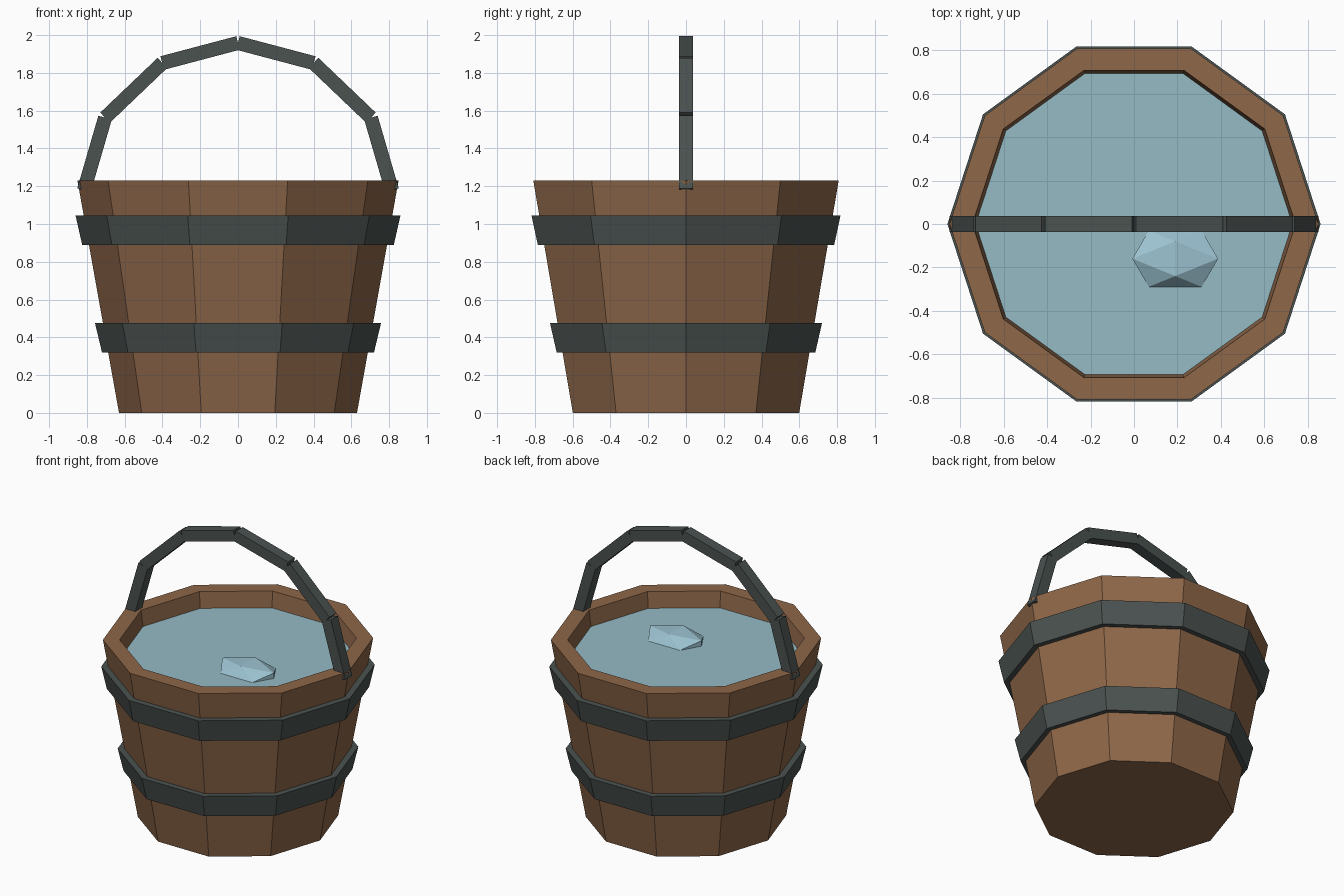
import bpy
import bmesh
from math import cos, sin, tau
from mathutils import Vector

SIDES = 10
WATER_Z = 1.12

cube = bpy.data.objects.get("Cube")
if cube:
    bpy.data.objects.remove(cube, do_unlink=True)


def material(name, rgb):
    """Flat colour given as 0-255 sRGB, stored as linear."""
    colour = [((c / 255 + 0.055) / 1.055) ** 2.4 for c in rgb] + [1]
    mat = bpy.data.materials.new(name)
    mat.use_nodes = True
    mat.diffuse_color = colour
    bsdf = mat.node_tree.nodes["Principled BSDF"]
    bsdf.inputs["Base Color"].default_value = colour
    bsdf.inputs["Roughness"].default_value = 0.9
    return mat


wood = material("brown wood", (142, 103, 73))
iron = material("dark iron", (74, 82, 80))
water = material("pale blue water", (149, 187, 197))
ice = material("light blue ice", (155, 194, 208))


def finish(name, bm, mat):
    bmesh.ops.remove_doubles(bm, verts=bm.verts, dist=0.0001)
    bmesh.ops.recalc_face_normals(bm, faces=bm.faces)
    mesh = bpy.data.meshes.new(name)
    bm.to_mesh(mesh)
    bm.free()
    mesh.materials.append(mat)
    obj = bpy.data.objects.new(name, mesh)
    bpy.context.collection.objects.link(obj)
    return obj


def ring(bm, radius, z):
    return [bm.verts.new((radius * cos(tau * i / SIDES),
                          radius * sin(tau * i / SIDES), z))
            for i in range(SIDES)]


def lathe(name, profile, mat, closed):
    """Ten-sided turned part; an open profile is capped at both ends."""
    bm = bmesh.new()
    rings = [ring(bm, r, z) for r, z in profile]
    pairs = list(zip(rings, rings[1:]))
    if closed:
        pairs.append((rings[-1], rings[0]))
    else:
        bm.faces.new(rings[0])
        bm.faces.new(rings[-1])
    for a, b in pairs:
        for i in range(SIDES):
            j = (i + 1) % SIDES
            bm.faces.new((a[i], a[j], b[j], b[i]))
    return finish(name, bm, mat)


# Wooden tub with a thick rim and hollow inside
lathe("bucket_body", [(0.63, 0), (0.85, 1.23), (0.745, 1.23),
                      (0.73, WATER_Z), (0.56, 0.1)], wood, False)

# Iron hoops
for name, low, high, r_low, r_high in (("lower_hoop", 0.32, 0.475, 0.72, 0.757),
                                       ("upper_hoop", 0.89, 1.045, 0.825, 0.86)):
    lathe(name, [(r_low, low), (r_high, high),
                 (r_high - 0.05, high), (r_low - 0.05, low)], iron, True)

# Water surface
bm = bmesh.new()
bm.faces.new(ring(bm, 0.731, WATER_Z))
finish("water_surface", bm, water)

# Flattened twenty-sided ice chunk, half under water
bm = bmesh.new()
phi = (1 + 5 ** 0.5) / 2
for a in (-1, 1):
    for b in (-phi, phi):
        for x, y, z in ((0, a, b), (a, b, 0), (b, 0, a)):
            bm.verts.new((0.19 + x * 0.122, -0.16 + y * 0.08,
                          WATER_Z + z * 0.038))
bmesh.ops.convex_hull(bm, input=bm.verts)
finish("ice_chunk", bm, ice)

# Handle of straight bars that meet at their inner corners
inner = [(0.78, 1.168), (0.671, 1.543), (0.382, 1.819), (0, 1.92)]
thick, half_width, overlap = 0.074, 0.038, 0.01
bm = bmesh.new()
for side in (-1, 1):
    for k, (p, q) in enumerate(zip(inner, inner[1:])):
        p, q = Vector(p), Vector(q)
        along = (q - p).normalized()
        out = Vector((along.y, -along.x)) * thick
        if k:
            p = p - along * overlap
        q = q + along * overlap
        corners = (p, q, q + out, p + out)
        front, back = [[bm.verts.new((side * c.x, y, c.y)) for c in corners]
                       for y in (-half_width, half_width)]
        bm.faces.new(front)
        bm.faces.new(back)
        for i in range(4):
            j = (i + 1) % 4
            bm.faces.new((front[i], front[j], back[j], back[i]))
finish("handle", bm, iron)
